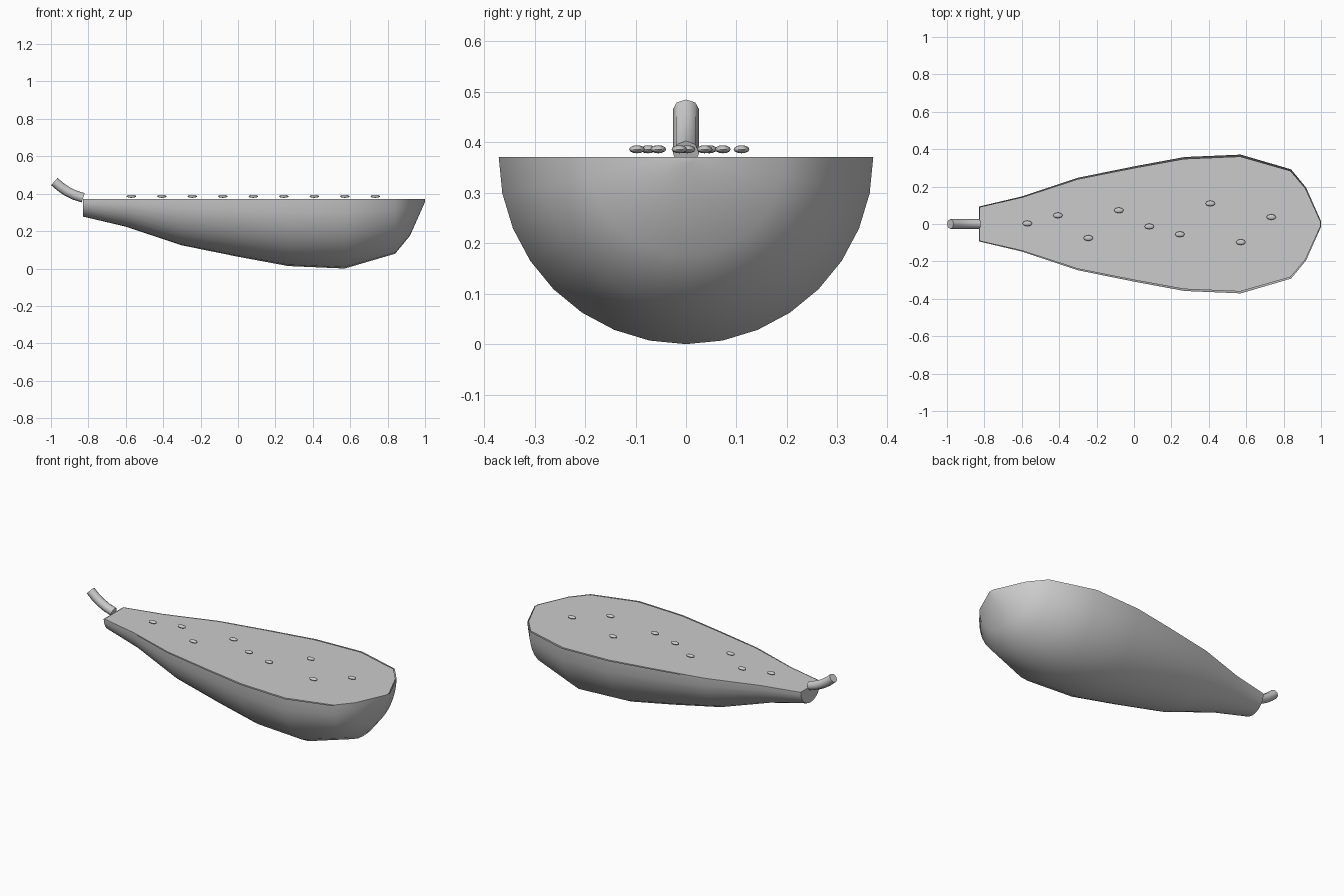
import bpy, bmesh, math
from mathutils import Vector

if "Cube" in bpy.data.objects:
    bpy.data.objects.remove(bpy.data.objects["Cube"])

grey = bpy.data.materials.new("soft grey")
grey.diffuse_color = (0.6, 0.6, 0.6, 1)
grey.use_nodes = True
grey.node_tree.nodes["Principled BSDF"].inputs["Base Color"].default_value = grey.diffuse_color

TOP = 0.371
PROFILE = [(-0.83, 0.093), (-0.6, 0.147), (-0.3, 0.247), (0, 0.308),
           (0.27, 0.358), (0.57, 0.371), (0.84, 0.292), (0.92, 0.195), (1.0, 0.015)]


def finish(name, bm, angle=45):
    me = bpy.data.meshes.new(name)
    bm.to_mesh(me)
    bm.free()
    ob = bpy.data.objects.new(name, me)
    bpy.context.collection.objects.link(ob)
    me.materials.append(grey)
    bpy.ops.object.select_all(action='DESELECT')
    ob.select_set(True)
    bpy.context.view_layer.objects.active = ob
    bpy.ops.object.shade_smooth_by_angle(angle=math.radians(angle))
    return ob


def half_body(name, scale, cut_face):
    """Half revolve of the profile below the cut plane."""
    bm = bmesh.new()
    n = 16
    rings = []
    for x, r in PROFILE:
        x = 0.05 + (x - 0.05) * (1 - (1 - scale) * 0.15)
        rings.append([bm.verts.new((x, -r * scale * math.cos(math.pi * i / n),
                                    TOP - r * scale * math.sin(math.pi * i / n)))
                      for i in range(n + 1)])
    for a, b in zip(rings, rings[1:]):
        for i in range(n):
            bm.faces.new((a[i], a[i + 1], b[i + 1], b[i]))
    bm.faces.new(rings[0][::-1])
    bm.faces.new(rings[-1])
    if cut_face:
        for a, b in zip(rings, rings[1:]):
            bm.faces.new((a[0], b[0], b[-1], a[-1]))
    if cut_face:
        bmesh.ops.recalc_face_normals(bm, faces=bm.faces)
    return finish(name, bm)


# Open outer skin with solid flesh inside
half_body("skin", 1.0, False)
half_body("flesh", 0.972, True)

# Curved stem
path = [Vector(p) for p in ((-0.828, 0, 0.378), (-0.875, 0, 0.393),
                            (-0.915, 0, 0.413), (-0.95, 0, 0.437), (-0.982, 0, 0.465))]
bm = bmesh.new()
rings = []
for i, p in enumerate(path):
    t = (path[min(i + 1, len(path) - 1)] - path[max(i - 1, 0)]).normalized()
    side = Vector((0, 1, 0))
    up = t.cross(side)
    rings.append([bm.verts.new(p + 0.026 * (side * math.cos(k * math.pi / 4) + up * math.sin(k * math.pi / 4)))
                  for k in range(8)])
for a, b in zip(rings, rings[1:]):
    for k in range(8):
        bm.faces.new((a[k], a[(k + 1) % 8], b[(k + 1) % 8], b[k]))
bm.faces.new(rings[0])
bm.faces.new(rings[-1])
bmesh.ops.recalc_face_normals(bm, faces=bm.faces)
finish("stem", bm, 50)

# Seeds above the cut face
SEED_Y = [0.003, 0.046, -0.075, 0.073, -0.013, -0.055, 0.11, -0.097, 0.037]
for i, y in enumerate(SEED_Y):
    bm = bmesh.new()
    bmesh.ops.create_uvsphere(bm, u_segments=8, v_segments=6, radius=1)
    bmesh.ops.scale(bm, vec=(0.026, 0.0155, 0.008), verts=bm.verts)
    bmesh.ops.translate(bm, vec=(-0.57 + i * 0.163, y, 0.386), verts=bm.verts)
    finish("seed_%d" % (i + 1), bm, 60)
